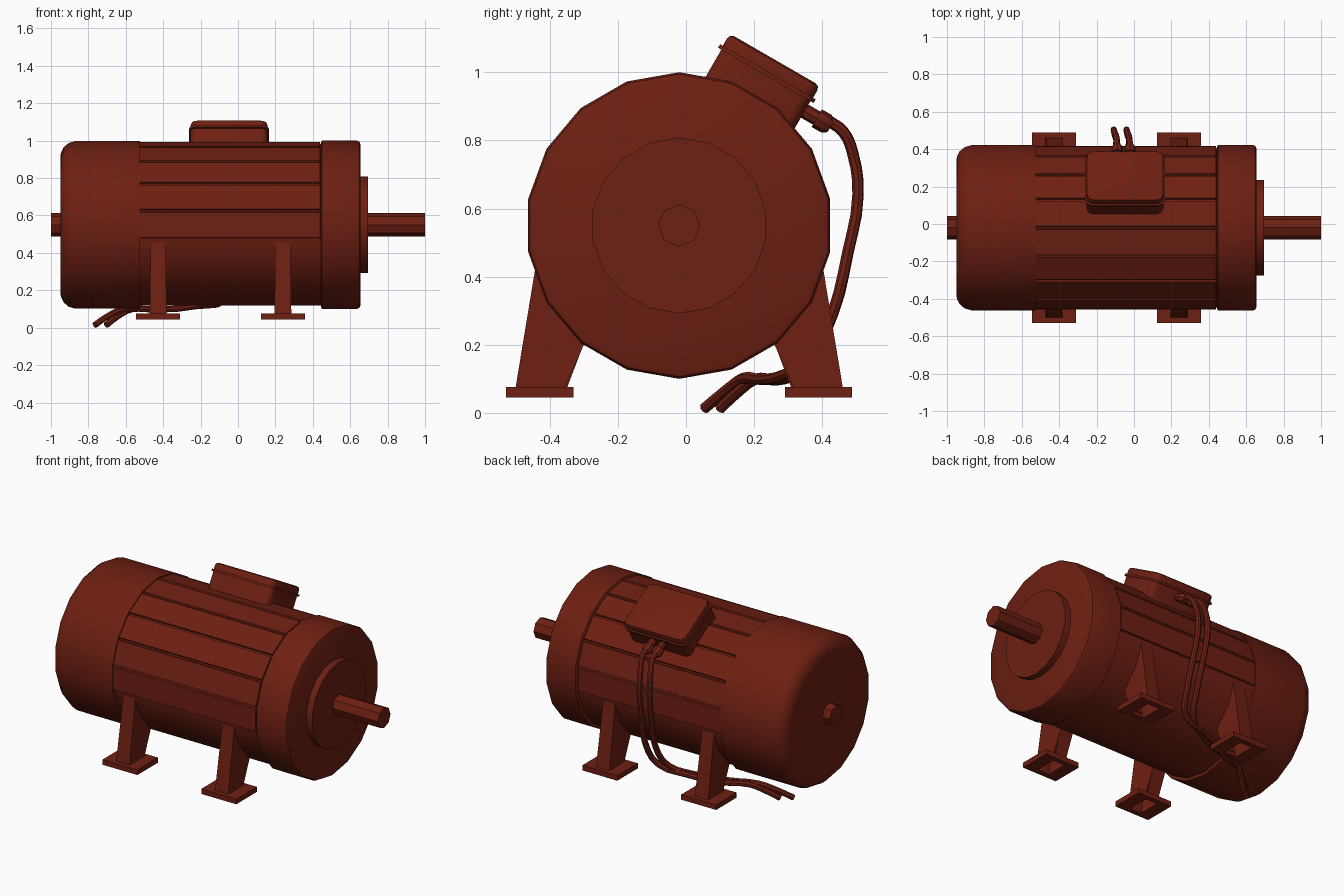
import bpy, bmesh
from math import sin, cos, pi, radians
from mathutils import Vector

if "Cube" in bpy.data.objects:
    bpy.data.objects.remove(bpy.data.objects["Cube"])

AX_Y, AX_Z = -0.02, 0.55          # motor axis runs along x

paint = bpy.data.materials.new("red_paint")
paint.diffuse_color = (0.155, 0.014, 0.006, 1)
paint.use_nodes = True
paint.node_tree.nodes["Principled BSDF"].inputs["Base Color"].default_value = paint.diffuse_color


def finish(obj):
    obj.data.materials.append(paint)
    bpy.ops.object.select_all(action='DESELECT')
    obj.select_set(True)
    bpy.context.view_layer.objects.active = obj
    bpy.ops.object.shade_smooth_by_angle(angle=radians(32))


def skin(name, loops, edit=None):
    """Join equal-length point loops into a closed skin with capped ends."""
    bm = bmesh.new()
    rings = [[bm.verts.new(p) for p in loop] for loop in loops]
    n = len(rings[0])
    for a, b in zip(rings, rings[1:]):
        for i in range(n):
            j = (i + 1) % n
            bm.faces.new((a[i], a[j], b[j], b[i]))
    bm.faces.new(rings[0])
    bm.faces.new(rings[-1])
    bmesh.ops.recalc_face_normals(bm, faces=bm.faces[:])
    if edit:
        edit(bm)
    mesh = bpy.data.meshes.new(name)
    bm.to_mesh(mesh)
    bm.free()
    obj = bpy.data.objects.new(name, mesh)
    bpy.context.collection.objects.link(obj)
    finish(obj)
    return obj


def lathe(name, profile, sides=18, edit=None):
    """Turn an (x, radius) profile about the motor axis."""
    ang = [pi / 2 + 2 * pi * i / sides for i in range(sides)]
    return skin(name, [[(x, AX_Y + r * cos(a), AX_Z + r * sin(a)) for a in ang]
                       for x, r in profile], edit)


# Central housing with raised panels on the upper facets
def raise_panels(bm):
    faces = [f for f in bm.faces
             if abs(f.normal.x) < 0.1 and f.calc_center_median().z > 0.5]
    bmesh.ops.inset_individual(bm, faces=faces, thickness=0.006, depth=0)
    bmesh.ops.inset_individual(bm, faces=faces, thickness=0.003, depth=0.012)


lathe("housing", [(-0.53, 0.431), (0.445, 0.431)], edit=raise_panels)

# End covers, flange and shaft
lathe("fan_cover", [(-0.525, 0.448), (-0.87, 0.448), (-0.905, 0.438),
                    (-0.932, 0.415), (-0.947, 0.385), (-0.95, 0.355)])
lathe("drive_end_cover", [(0.445, 0.442), (0.45, 0.45), (0.635, 0.45),
                          (0.649, 0.444), (0.655, 0.43)])
lathe("flange", [(0.64, 0.258), (0.695, 0.258)])
lathe("shaft", [(-1.0, 0.062), (1.0, 0.062)], 8)


# Four hollow feet, each a tapered leg on a flanged pad
def rect(x, hx, side, y0, y1, z):
    return [(x + sx * hx, AX_Y + side * y, z)
            for sx, y in ((-1, y0), (1, y0), (1, y1), (-1, y1))]


for label, fx in (("rear", -0.427), ("drive", 0.24)):
    for side_name, s in (("front", -1), ("back", 1)):
        skin(f"{label}_{side_name}_foot", [
            rect(fx, 0.034, s, 0.19, 0.405, 0.44),
            rect(fx, 0.040, s, 0.34, 0.475, 0.045),
            rect(fx, 0.118, s, 0.31, 0.508, 0.045),
            rect(fx, 0.118, s, 0.31, 0.508, 0.076),
            rect(fx, 0.045, s, 0.335, 0.48, 0.076),
            rect(fx, 0.040, s, 0.16, 0.415, 0.47)])

# Terminal box tilted onto the upper back facet
BOX_X = -0.048
ACROSS = Vector((0, cos(radians(30)), -sin(radians(30))))
OUT = Vector((0, sin(radians(30)), cos(radians(30))))


def on_box(x, v, n):
    return Vector((x, AX_Y, AX_Z)) + ACROSS * v + OUT * n


def rounded(hx, hv, r, n):
    pts = []
    for q, (sx, sv) in enumerate(((1, 1), (-1, 1), (-1, -1), (1, -1))):
        for k in range(4):
            a = pi / 2 * (q + k / 3)
            pts.append(on_box(BOX_X + sx * (hx - r) + r * cos(a),
                              sv * (hv - r) + r * sin(a), n))
    return pts


skin("terminal_box", [
    rounded(0.206, 0.151, 0.035, 0.41), rounded(0.206, 0.151, 0.035, 0.509),
    rounded(0.213, 0.162, 0.035, 0.509), rounded(0.213, 0.162, 0.035, 0.521),
    rounded(0.206, 0.153, 0.035, 0.521), rounded(0.206, 0.153, 0.035, 0.546),
    rounded(0.202, 0.149, 0.033, 0.557), rounded(0.191, 0.138, 0.028, 0.562)])


# Cable glands and the two cables that run under the motor
def gland(name, x):
    prof = [(0.13, 0.022), (0.192, 0.022), (0.192, 0.03), (0.225, 0.03), (0.24, 0.02)]
    skin(name, [[on_box(x + r * cos(2 * pi * i / 8), v, 0.475 + r * sin(2 * pi * i / 8))
                 for i in range(8)] for v, r in prof])


def cable(name, pts):
    cu = bpy.data.curves.new(name, 'CURVE')
    cu.dimensions = '3D'
    cu.bevel_depth = 0.017
    cu.bevel_resolution = 2
    cu.use_fill_caps = True
    cu.resolution_u = 3
    sp = cu.splines.new('BEZIER')
    sp.bezier_points.add(len(pts) - 1)
    for bp, p in zip(sp.bezier_points, pts):
        bp.co = p
        bp.handle_left_type = bp.handle_right_type = 'AUTO'
    obj = bpy.data.objects.new(name, cu)
    bpy.context.collection.objects.link(obj)
    bpy.ops.object.select_all(action='DESELECT')
    obj.select_set(True)
    bpy.context.view_layer.objects.active = obj
    bpy.ops.object.convert(target='MESH')
    finish(bpy.context.view_layer.objects.active)


gland("left_gland", -0.09)
gland("right_gland", -0.022)
drop = [(0.415, 0.86), (0.462, 0.825), (0.49, 0.76), (0.505, 0.64),
        (0.475, 0.47), (0.43, 0.29)]
lean = [0, -0.004, -0.014, -0.018, -0.012, -0.005]
cable("left_cable", [(-0.09 + d, y, z) for (y, z), d in zip(drop, lean)] + [
    (-0.13, 0.355, 0.155), (-0.25, 0.29, 0.112), (-0.45, 0.22, 0.098),
    (-0.61, 0.165, 0.1), (-0.70, 0.11, 0.06), (-0.765, 0.055, 0.014)])
cable("right_cable", [(-0.022 + d, y, z) for (y, z), d in zip(drop, lean)] + [
    (-0.07, 0.36, 0.145), (-0.22, 0.325, 0.115), (-0.43, 0.26, 0.096),
    (-0.57, 0.2, 0.098), (-0.645, 0.15, 0.06), (-0.705, 0.1, 0.014)])
